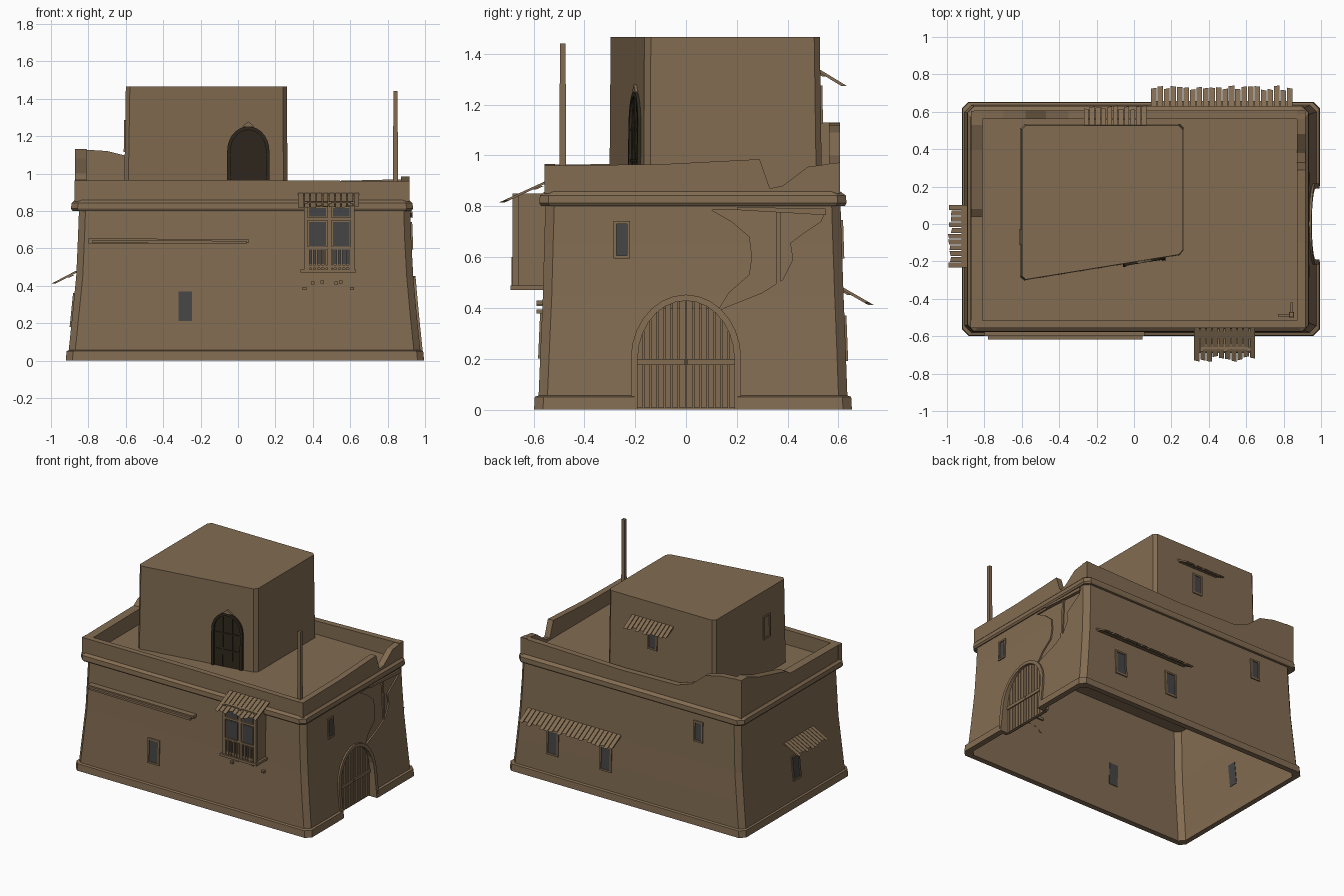
import bpy, bmesh, math, random
from mathutils import Vector

if "Cube" in bpy.data.objects:
    bpy.data.objects.remove(bpy.data.objects["Cube"])
random.seed(4)

def material(name, rgb):
    m = bpy.data.materials.new(name)
    m.diffuse_color = (*rgb, 1)
    m.use_nodes = True
    m.node_tree.nodes["Principled BSDF"].inputs["Base Color"].default_value = m.diffuse_color
    return m
CLAY = material("clay brown", (0.225, 0.150, 0.084))
GLASS = material("window grey", (0.06, 0.06, 0.062))
DARK = material("dark door", (0.028, 0.021, 0.012))

def finish(name, bm, mat=CLAY):
    bmesh.ops.recalc_face_normals(bm, faces=bm.faces)
    me = bpy.data.meshes.new(name)
    bm.to_mesh(me)
    bm.free()
    me.materials.append(mat)
    ob = bpy.data.objects.new(name, me)
    bpy.context.collection.objects.link(ob)
    return ob

# Side coordinates: u along the wall, d outward distance, z up
def place(side, u, d, z):
    return {"front": (u, -d, z), "back": (u, d, z), "right": (d, u, z), "left": (-d, u, z)}[side]

LEVELS = [0.055, 0.25, 0.45, 0.65, 0.81]
WALL = {"left": [.905, .885, .865, .856, .85], "right": [.975, .955, .937, .926, .921],
        "front": [.58, .572, .563, .558, .553], "back": [.635, .628, .62, .613, .608]}

def wall(side):
    def d(u, z):
        for i in range(4):
            if z <= LEVELS[i + 1] or i == 3:
                t = (z - LEVELS[i]) / (LEVELS[i + 1] - LEVELS[i])
                return WALL[side][i] + t * (WALL[side][i + 1] - WALL[side][i])
    return d

def flat(v):
    return lambda u, z: v

def tower_wall(side):
    def d(u, z):
        base = .305 - (u + .605) * .162 if side == "front" else {"back": .535, "left": .607}[side]
        return base - .015 * (z - .855)
    return d

def prism(bm, side, pts, o0, o1, base=flat(0)):
    a, b = ([bm.verts.new(place(side, u, base(u, z) + o, z)) for u, z in pts] for o in (o0, o1))
    bm.faces.new(a)
    bm.faces.new(b[::-1])
    for i in range(len(pts)):
        j = (i + 1) % len(pts)
        bm.faces.new((a[i], b[i], b[j], a[j]))

def slab(bm, side, u0, u1, z0, z1, o0, o1, base=flat(0)):
    prism(bm, side, [(u0, z0), (u1, z0), (u1, z1), (u0, z1)], o0, o1, base)

def chamfer(poly, c):
    out = []
    for i, p in enumerate(poly):
        p = Vector(p)
        for q in (poly[i - 1], poly[(i + 1) % len(poly)]):
            out.append(p + (Vector(q) - p).normalized() * c)
    return out

def rect(l, r, f, b, c=.035):
    return chamfer([(-l, -f), (r, -f), (r, b), (-l, b)], c)

def loft(bm, rings, cap=True):
    loops = [[bm.verts.new((*p, z)) for p in ring] for ring, z in rings]
    n = len(loops[0])
    for a, b in zip(loops, loops[1:]):
        for i in range(n):
            bm.faces.new((a[i], a[(i + 1) % n], b[(i + 1) % n], b[i]))
    if cap:
        bm.faces.new(loops[0])
        bm.faces.new(loops[-1])

def arch(c, hw, z0, spring, top, n=14):
    pts = [(c + hw, z0)]
    for i in range(n + 1):
        a = math.pi * i / n
        pts.append((c + hw * math.cos(a), spring + (top - spring) * math.sin(a)))
    return pts + [(c - hw, z0)]

def arch_frame(bm, side, outer, inner, o0, o1, base):
    for i in range(len(outer) - 1):
        prism(bm, side, [outer[i], outer[i + 1], inner[i + 1], inner[i]], o0, o1, base)

# Hollow flared walls with plinth, open at the bottom
bm = bmesh.new()
dims = [[WALL[s][i] for s in ("left", "right", "front", "back")] for i in range(5)]
rings = [(rect(.8, .87, .5, .55), .802)]
rings = [(rect(*[v - .022 for v in d]), z if i < 4 else .805) for i, (d, z) in enumerate(zip(dims, LEVELS))][::-1]
rings += [(rect(*[v - .022 for v in dims[0]]), 0), (rect(.92, .995, .598, .653), 0), (rect(.917, .99, .595, .65), .05)]
rings += [(rect(*d), z) for d, z in zip(dims, LEVELS)]
loft(bm, rings)
body = finish("main_walls", bm)

# Cutters: gate opening and broken plaster patch on the right wall
bm = bmesh.new()
prism(bm, "right", arch(0, .203, -.1, .2, .44), .8, 1.2)
gate_cut = finish("gate_cutter", bm)
bm = bmesh.new()
crack = [(.12, .38), (.17, .46), (.25, .53), (.26, .6), (.25, .68), (.18, .74), (.1, .785), (.55, .785),
         (.53, .74), (.47, .70), (.41, .655), (.42, .59), (.38, .51), (.3, .46), (.15, .40)]
prism(bm, "right", crack, 0, .1, lambda u, z: .929 - .05 * (z - .4))
crack_cut = finish("plaster_cutter", bm)
for c in (gate_cut, crack_cut):
    mod = body.modifiers.new("cut", "BOOLEAN")
    mod.object, mod.operation, mod.solver = c, "DIFFERENCE", "EXACT"
    c.hide_render = True
    c.hide_set(True)

# Beam and post exposed in the broken plaster
bm = bmesh.new()
prism(bm, "right", [(.2, .785), (.55, .765), (.55, .79), (.2, .797)], -.02, .012, wall("right"))
slab(bm, "right", .355, .372, .48, .78, -.02, -.002, wall("right"))
finish("exposed_beams", bm)

# Cornice band, which also carries the roof
bm = bmesh.new()
loft(bm, [(rect(.885, .928, .57, .625), .80), (rect(.893, .936, .577, .631), .812),
          (rect(.89, .933, .575, .63), .842), (rect(.875, .918, .557, .608), .857)])
finish("cornice_and_roof", bm)

# Worn parapet: top outline per side
PARAPET = {"front": (.515, .557, [(-.875, .963), (0, .966), (.915, .958)]),
           "back": (.562, .606, [(-.855, 1.13), (-.7, 1.12), (-.58, 1.09), (-.47, 1.0), (-.35, .96), (.1, .95), (.5, .96), (.915, .97)]),
           "right": (.872, .916, [(-.555, .96), (-.1, .965), (.29, .985), (.33, .87), (.38, .88), (.48, .955), (.605, .972)]),
           "left": (.81, .872, [(-.555, .963), (.04, .97), (.08, 1.0), (.4, 1.08), (.53, 1.13), (.605, 1.13)])}
bm = bmesh.new()
for side, (d0, d1, top) in PARAPET.items():
    prism(bm, side, [(top[0][0], .85)] + top + [(top[-1][0], .85)], d0, d1)
finish("parapet", bm)

# Rooftop room
bm = bmesh.new()
foot = [(-.607, -.305), (.268, -.163), (.268, .535), (-.607, .535)]
loft(bm, [(chamfer([Vector(p) * k + Vector((-.0025, 0)) for p in foot], .022), z) for k, z in ((1, .85), (.984, 1.465))])
finish("rooftop_room", bm)

# Rooftop arched door with glazing bars
tf = tower_wall("front")
bm = bmesh.new()
prism(bm, "front", arch(.055, .1, .855, 1.12, 1.238), -.01, .004, tf)
for u in (.02, .09):
    slab(bm, "front", u - .004, u + .004, .86, 1.22, 0, .009, tf)
for z in (.98, 1.1):
    slab(bm, "front", -.04, .15, z - .004, z + .004, 0, .009, tf)
arch_frame(bm, "front", arch(.055, .113, .855, 1.12, 1.252), arch(.055, .095, .855, 1.12, 1.232), -.01, .014, tf)
finish("rooftop_door", bm, DARK)
bm = bmesh.new()
prism(bm, "front", [(.02, 1.25), (.09, 1.25), (.055, 1.278)], -.01, .014, tf)
finish("rooftop_door_peak", bm)

# Gate: plank leaves, cross bar and arch surround
bm = bmesh.new()
n, hw = 14, .196
top = lambda y: .2 + .235 * math.sqrt(max(0, 1 - (y / hw) ** 2))
for i in range(n):
    a, b = -hw + 2 * hw * i / n, -hw + 2 * hw * (i + 1) / n
    a, b = a + .0025, b - .0025
    prism(bm, "right", [(a, .005), (b, .005), (b, top(b)), (a, top(a))], .918, .932)
slab(bm, "right", -hw, hw, 0, .4, .915, .924)
slab(bm, "right", -.19, -.004, .175, .198, .925, .94)
slab(bm, "right", .004, .19, .175, .198, .925, .94)
finish("gate_planks", bm)
bm = bmesh.new()
arch_frame(bm, "right", arch(0, .217, 0, .2, .452), arch(0, .19, 0, .2, .428), -.06, .012, wall("right"))
finish("gate_surround", bm)

# Small framed windows
def window(name, side, u, z, w, h, base):
    g, f = bmesh.new(), bmesh.new()
    u0, u1, z0, z1, t = u - w / 2, u + w / 2, z - h / 2, z + h / 2, .012
    slab(g, side, u0 + t, u1 - t, z0 + t, z1 - t, -.025, .002, base)
    for a, b, c, d in ((u0, u0 + t, z0, z1), (u1 - t, u1, z0, z1),
                       (u0 + t, u1 - t, z0, z0 + t), (u0 + t, u1 - t, z1 - t, z1)):
        slab(f, side, a, b, c, d, -.01, .008, base)
    finish(name + "_glass", g, GLASS)
    finish(name + "_frame", f)

for name, side, u, z, w, h in (("front_window", "front", -.282, .29, .095, .18), ("right_window", "right", -.253, .668, .066, .148),
                               ("left_window", "left", -.01, .27, .09, .18), ("back_window_1", "back", .64, .28, .095, .18),
                               ("back_window_2", "back", .21, .28, .095, .18), ("back_window_3", "back", -.53, .67, .075, .15)):
    window(name, side, u, z, w, h, wall(side))
window("room_left_window", "left", -.07, 1.2, .085, .17, tower_wall("left"))
window("room_back_window", "back", -.1, 1.2, .08, .15, tower_wall("back"))

# Plank awnings: ragged boards sloping out from the wall
def awning(name, side, u0, u1, d0, d1, z0, z1, n):
    bm = bmesh.new()
    k, w = (d1 - d0) / (z0 - z1), (u1 - u0) / n
    base = lambda u, z: d0 + (z0 - z) * k
    for i in range(n):
        a, b = u0 + i * w + .002, u0 + (i + 1) * w - .003
        e, s = z1 + random.uniform(0, .012), random.uniform(-.004, .004)
        prism(bm, side, [(a, e), (b, e + s), (b, z0), (a, z0)], -.022, 0, base)
    slab(bm, side, u0 + .01, u1 - .01, z0 - .035, z0 - .02, -.035, -.015, base)
    finish(name, bm)

awning("bay_awning", "front", .32, .65, .55, .735, .9, .815, 10)
awning("left_awning", "left", -.235, .105, .87, 1.0, .478, .41, 11)
awning("back_awning", "back", .09, .85, .61, .738, .485, .412, 22)
awning("room_awning", "back", -.27, .07, .515, .63, 1.345, 1.275, 11)

# Bay window with panes, balusters and ledge
bm = bmesh.new()
slab(bm, "front", .36, .615, .48, .85, .53, .672)
slab(bm, "front", .335, .632, .47, .488, .53, .69)
for u0, u1 in ((.352, .372), (.478, .5), (.602, .622)):
    slab(bm, "front", u0, u1, .488, .85, .66, .682)
for z in (.495, .595, .748, .82):
    slab(bm, "front", .352, .622, z, z + .016, .66, .682)
for i in range(11):
    u = .376 + i * .0222
    slab(bm, "front", u - .005, u + .005, .488, .6, .672, .686)
finish("bay_window", bm)
bm = bmesh.new()
for u0, u1 in ((.38, .47), (.508, .596)):
    for z0, z1 in ((.515, .74), (.77, .815)):
        slab(bm, "front", u0, u1, z0, z1, .668, .675)
finish("bay_glass", bm, GLASS)

# Pegs under the bay, and the long ledge board
bm = bmesh.new()
for u, z in ((.355, .385), (.4, .415), (.45, .42), (.525, .415), (.55, .42), (.61, .385)):
    slab(bm, "front", u - .01, u + .01, z - .008, z + .008, .54, .588)
finish("wall_pegs", bm)
bm = bmesh.new()
prism(bm, "front", [(-.8, .625), (.055, .628), (.055, .65), (-.8, .652)], .55, .6)
prism(bm, "front", [(-.78, .63), (.045, .622), (.045, .64), (-.78, .642)], .6, .618)
finish("ledge_board", bm)

# Roof pole with foot blocks
bm = bmesh.new()
loft(bm, [([(.842 + s * r, -.485 + t * r) for s, t in ((-1, -1), (1, -1), (1, 1), (-1, 1))], z)
          for r, z in ((.014, .85), (.011, 1.44))])
slab(bm, "front", .77, .83, .85, .87, .48, .495)
slab(bm, "front", .838, .85, .85, .9, .42, .475)
finish("roof_pole", bm)
